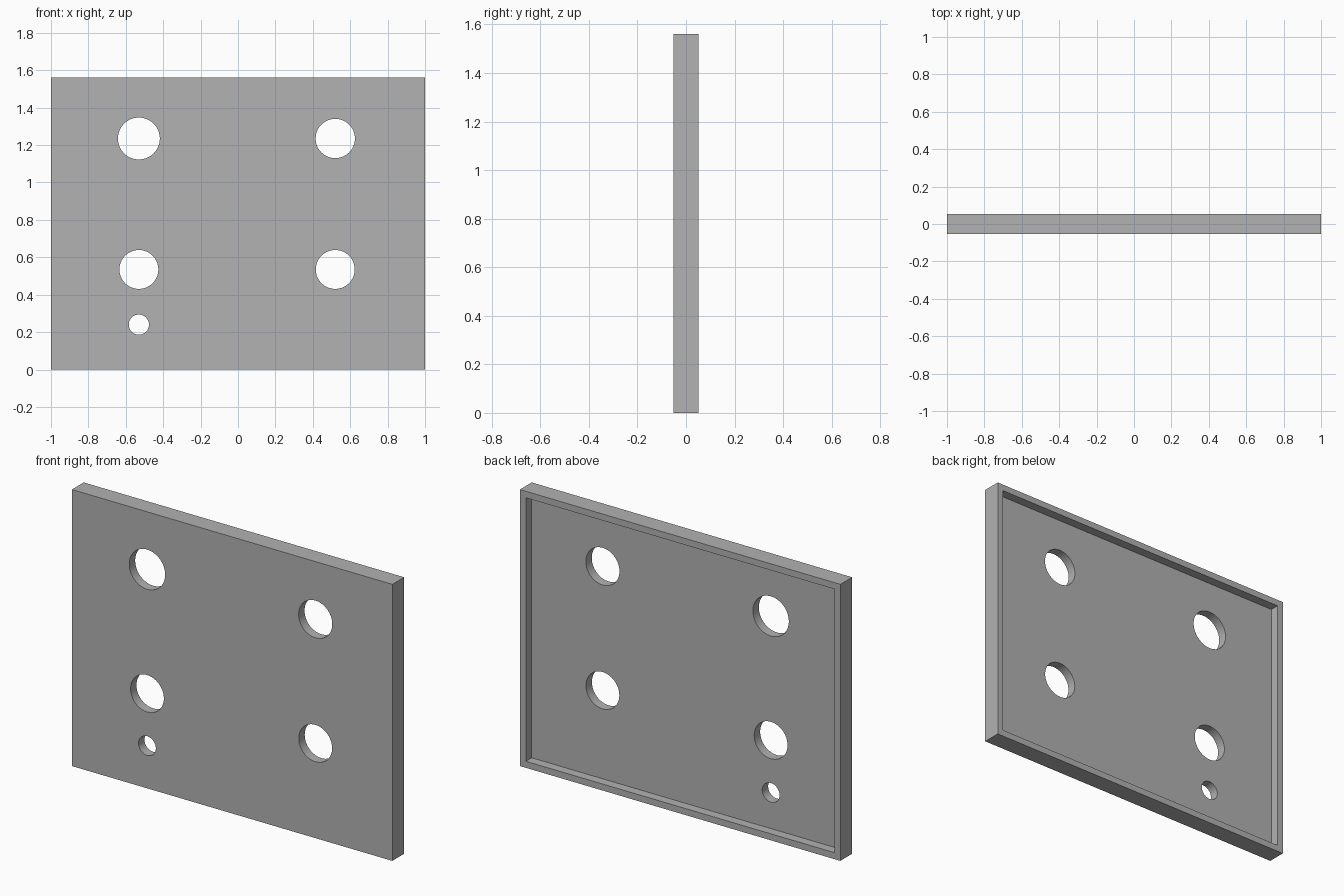
import bpy
import bmesh
import math
from mathutils import Matrix, Vector

WIDTH, HEIGHT, DEPTH = 2.0, 1.56, 0.105
RIM, RECESS = 0.052, 0.052
# Hole centres and radii: x, z, radius
HOLES = [
    (-0.53, 1.235, 0.112),
    (0.52, 1.235, 0.105),
    (-0.53, 0.535, 0.104),
    (0.52, 0.535, 0.104),
    (-0.53, 0.24, 0.054),
]

cube = bpy.data.objects.get("Cube")
if cube:
    bpy.data.objects.remove(cube, do_unlink=True)

grey = bpy.data.materials.new("plain grey")
grey.use_nodes = True
colour = (0.445, 0.445, 0.445, 1.0)
grey.diffuse_color = colour
grey.node_tree.nodes["Principled BSDF"].inputs["Base Color"].default_value = colour


def make_object(name, bm):
    mesh = bpy.data.meshes.new(name)
    bm.to_mesh(mesh)
    bm.free()
    mesh.materials.append(grey)
    obj = bpy.data.objects.new(name, mesh)
    bpy.context.collection.objects.link(obj)
    return obj


# Panel: a slab whose back face is inset and pushed in to leave a raised rim
bm = bmesh.new()
bmesh.ops.create_cube(bm, size=1)
bmesh.ops.scale(bm, vec=(WIDTH, DEPTH, HEIGHT), verts=bm.verts)
bmesh.ops.translate(bm, vec=(0, 0, HEIGHT / 2), verts=bm.verts)
bm.normal_update()
back = max(bm.faces, key=lambda f: f.normal.y)
bmesh.ops.inset_region(bm, faces=[back], thickness=RIM)
floor = bmesh.ops.extrude_face_region(bm, geom=[back])
floor_verts = [v for v in floor["geom"] if isinstance(v, bmesh.types.BMVert)]
bmesh.ops.translate(bm, vec=(0, -RECESS, 0), verts=floor_verts)
if back.is_valid:
    bmesh.ops.delete(bm, geom=[back], context="FACES_ONLY")
bmesh.ops.recalc_face_normals(bm, faces=bm.faces)
panel = make_object("panel", bm)

# Round holes through the panel
bm = bmesh.new()
for x, z, radius in HOLES:
    bmesh.ops.create_cone(
        bm, cap_ends=True, segments=64, radius1=radius, radius2=radius, depth=0.5,
        matrix=Matrix.Translation(Vector((x, 0, z))) @ Matrix.Rotation(math.pi / 2, 4, "X"))
cutter = make_object("hole_cutter", bm)
cutter.hide_render = True

cut = panel.modifiers.new("holes", "BOOLEAN")
cut.operation = "DIFFERENCE"
cut.solver = "EXACT"
cut.object = cutter
bpy.ops.object.select_all(action="DESELECT")
panel.select_set(True)
bpy.context.view_layer.objects.active = panel
bpy.ops.object.modifier_apply(modifier=cut.name)
bpy.data.objects.remove(cutter, do_unlink=True)

# Smooth hole walls, crisp edges
bpy.ops.object.shade_smooth_by_angle(angle=math.radians(30))
